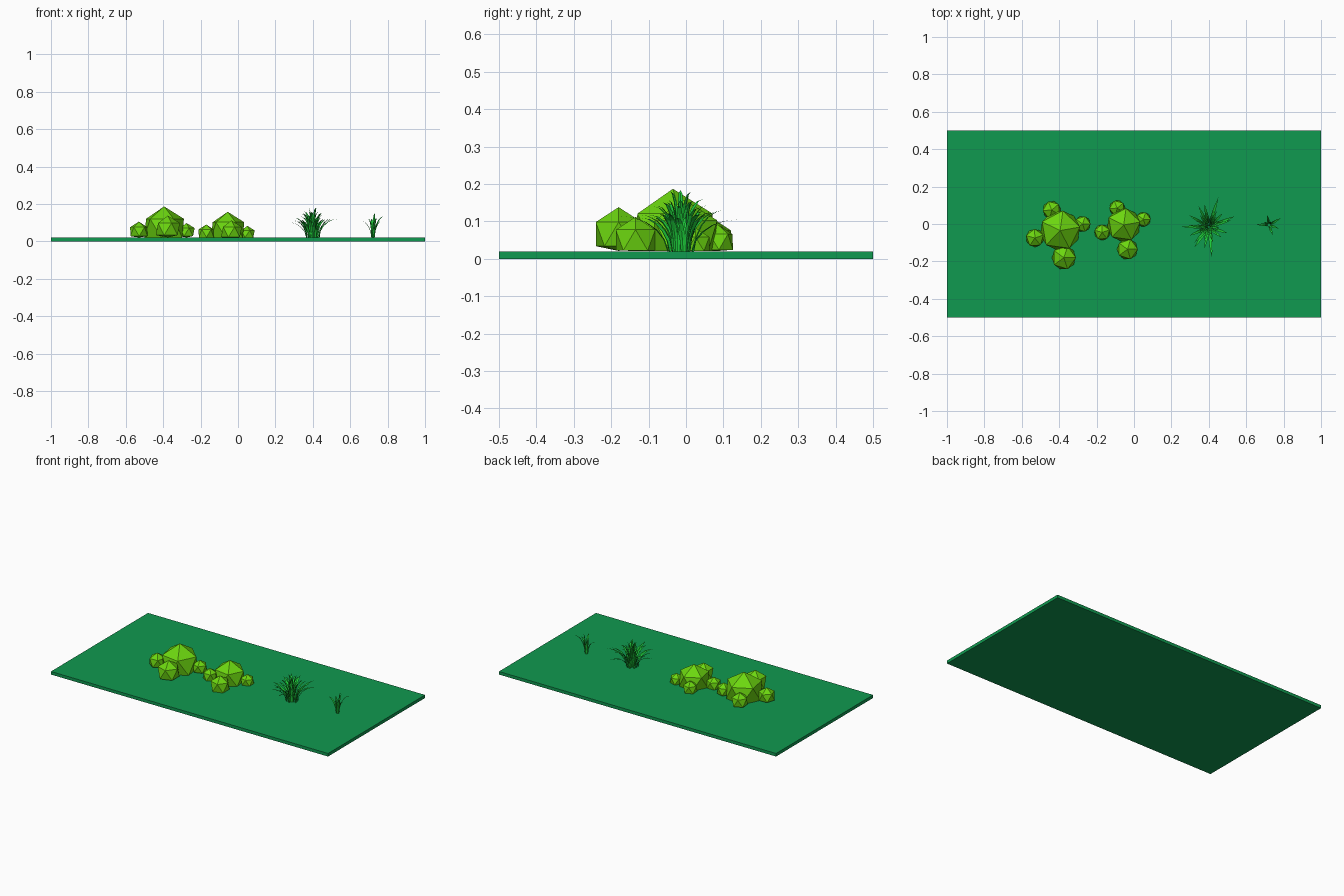
import bpy, bmesh, math, random
from mathutils import Vector

if "Cube" in bpy.data.objects:
    bpy.data.objects.remove(bpy.data.objects["Cube"])

random.seed(4)
TOP = 0.02


def mat(name, rgb):
    m = bpy.data.materials.new(name)
    m.diffuse_color = (*rgb, 1)
    m.use_nodes = True
    m.node_tree.nodes["Principled BSDF"].inputs["Base Color"].default_value = m.diffuse_color
    return m


GROUND = mat("ground green", (0.005, 0.32, 0.08))
LEAF = mat("bush lime green", (0.15, 0.68, 0.005))
BLADE = mat("grass green", (0.012, 0.6, 0.042))


def finish(name, bm, material):
    me = bpy.data.meshes.new(name)
    bm.to_mesh(me)
    bm.free()
    me.materials.append(material)
    ob = bpy.data.objects.new(name, me)
    bpy.context.collection.objects.link(ob)
    return ob


# ground slab
bm = bmesh.new()
bmesh.ops.create_cube(bm, size=1)
for v in bm.verts:
    v.co = Vector((v.co.x * 2, v.co.y, (v.co.z + 0.5) * TOP))
finish("ground_slab", bm, GROUND)


# bushes: clusters of icosahedra with the underside pressed flat on the slab
def bush(name, balls):
    bm = bmesh.new()
    for x, y, r, top, turn in balls:
        new = bmesh.ops.create_icosphere(bm, subdivisions=1, radius=r)["verts"]
        a = math.radians(turn)
        for v in new:
            px, py, pz = v.co
            v.co = Vector((x + px * math.cos(a) - py * math.sin(a),
                           y + px * math.sin(a) + py * math.cos(a),
                           max(top - r + pz, TOP + 0.001)))
    finish(name, bm, LEAF)


bush("large_bush", [
    (-0.395, -0.035, 0.120, 0.187, 10),
    (-0.375, -0.180, 0.072, 0.138, 0),
    (-0.530, -0.075, 0.054, 0.106, 20),
    (-0.440, 0.075, 0.054, 0.106, 40),
    (-0.275, 0.000, 0.048, 0.098, 0),
])
bush("small_bush", [
    (-0.055, -0.005, 0.100, 0.158, 10),
    (-0.035, -0.135, 0.062, 0.112, 0),
    (-0.170, -0.045, 0.047, 0.090, 20),
    (-0.090, 0.085, 0.047, 0.092, 40),
    (0.050, 0.025, 0.044, 0.083, 0),
])


# one grass blade: a folded strip that arcs outward and tapers to a point
def blade(bm, x, y, ang, base, reach, height, width, n=5):
    out = Vector((math.cos(ang), math.sin(ang), 0))
    side = Vector((-out.y, out.x, 0))
    rows = []
    for i in range(n + 1):
        t = i / n
        c = Vector((x, y, TOP)) + out * (base + reach * t ** 1.6)
        c.z += height * math.sin(t * math.pi * 0.5) ** 0.95
        w = width * 0.5 * (0.65 + 0.7 * t) * (1 - t ** 2.5)
        if i == n:
            rows.append([bm.verts.new(c)])
        else:
            fold = out * w * 0.35
            rows.append([bm.verts.new(c - side * w - fold), bm.verts.new(c),
                         bm.verts.new(c + side * w - fold)])
    for a, b in zip(rows, rows[1:]):
        for k in (0, 1):
            if len(b) == 1:
                bm.faces.new((a[k], a[k + 1], b[0]))
            else:
                bm.faces.new((a[k], a[k + 1], b[k + 1], b[k]))


# big tuft: rings of blades, upright in the middle and spreading outside
bm = bmesh.new()
for count, base, reach, height in ((6, 0.008, 0.025, 0.155), (11, 0.02, 0.055, 0.135),
                                   (13, 0.035, 0.085, 0.105)):
    for i in range(count):
        a = 2 * math.pi * (i + random.uniform(-0.25, 0.25)) / count + base * 20
        blade(bm, 0.40, -0.015, a, base * random.uniform(0.6, 1.1),
              reach * random.uniform(0.75, 1.15), height * random.uniform(0.85, 1.07), 0.018)
# long drooping blades
for deg, reach, height in ((-84, 0.135, 0.095), (72, 0.13, 0.085), (22, 0.115, 0.1),
                           (180, 0.11, 0.085), (-125, 0.10, 0.09)):
    blade(bm, 0.40, -0.015, math.radians(deg), 0.035, reach, height, 0.02)
finish("big_grass_tuft", bm, BLADE)

# small tuft
bm = bmesh.new()
for deg, reach, height in ((30, 0.065, 0.115), (-20, 0.045, 0.09), (100, 0.045, 0.10),
                           (178, 0.06, 0.09), (-70, 0.05, 0.105), (150, 0.02, 0.10),
                           (60, 0.012, 0.13)):
    blade(bm, 0.722, -0.005, math.radians(deg), 0.009, reach, height, 0.016)
finish("small_grass_tuft", bm, BLADE)
